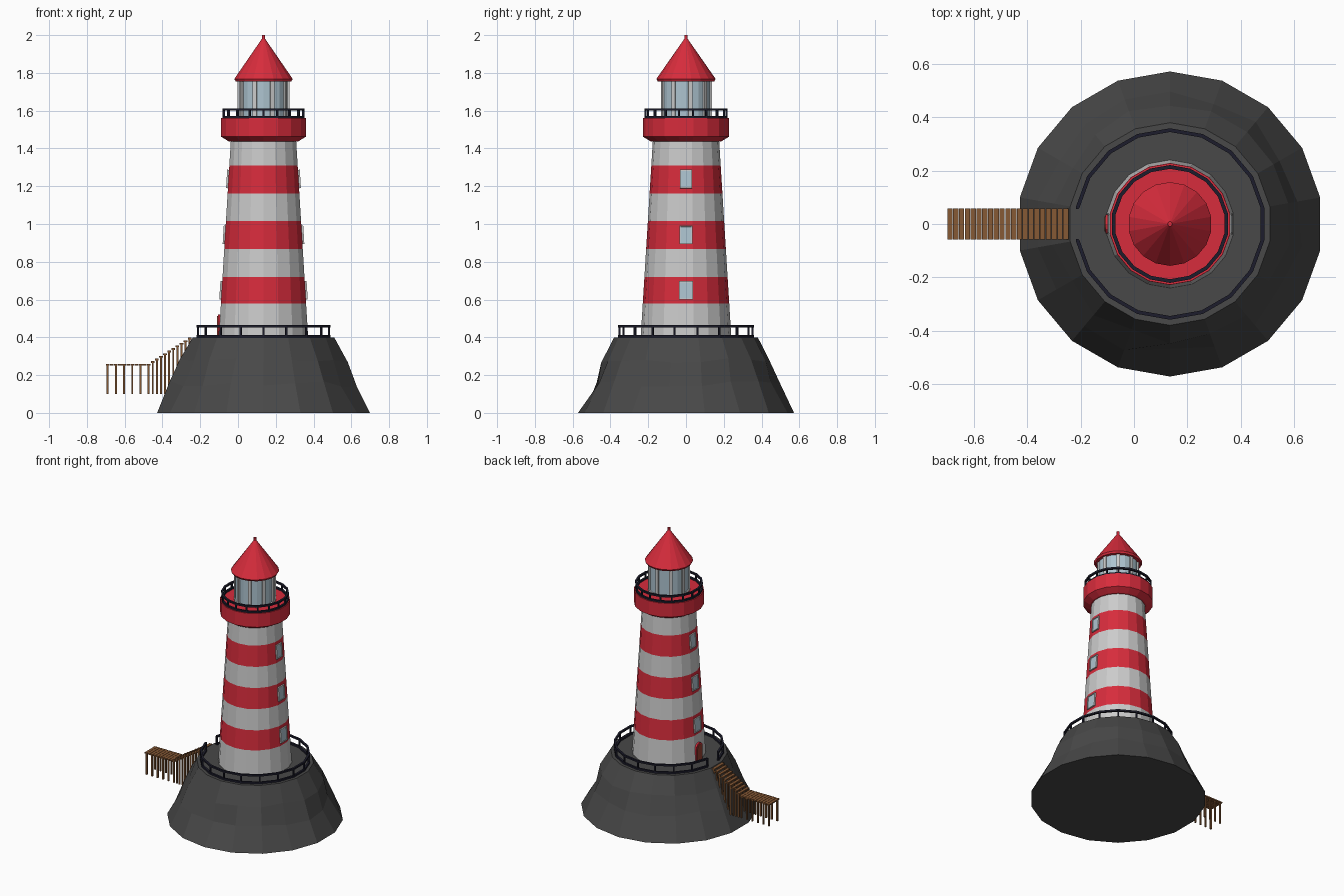
import bpy, bmesh, math, random
from mathutils import Matrix, Vector

if "Cube" in bpy.data.objects:
    bpy.data.objects.remove(bpy.data.objects["Cube"])

random.seed(4)
CX, N = 0.135, 18          # tower axis and number of sides


def material(name, rgb):
    m = bpy.data.materials.new(name)
    m.diffuse_color = (*rgb, 1)
    m.use_nodes = True
    m.node_tree.nodes["Principled BSDF"].inputs["Base Color"].default_value = m.diffuse_color
    return m


RED = material("red", (0.68, 0.025, 0.045))
WHITE = material("white", (0.62, 0.62, 0.62))
ROCK = material("rock", (0.065, 0.065, 0.065))
IRON = material("iron", (0.012, 0.012, 0.025))
WOOD = material("wood", (0.24, 0.1, 0.035))
GLASS = material("glass", (0.42, 0.55, 0.63))
DOOR = material("door", (0.3, 0.05, 0.03))


def finish(name, bm, mats):
    bmesh.ops.recalc_face_normals(bm, faces=bm.faces)
    me = bpy.data.meshes.new(name)
    bm.to_mesh(me)
    bm.free()
    for m in mats:
        me.materials.append(m)
    ob = bpy.data.objects.new(name, me)
    bpy.context.collection.objects.link(ob)
    return ob


def ang(k):
    return math.radians(10 + 20 * k)


def lathe(name, profile, mats, band_mats=None, jitter=0.0):
    """Revolve (radius, z) points into an 18-sided closed solid."""
    bm = bmesh.new()
    rings = []
    for i, (r, z) in enumerate(profile):
        j = jitter if 0 < i < len(profile) - 1 else 0
        ring = []
        for k in range(N):
            rr = r + random.uniform(-j, j)
            ring.append(bm.verts.new((CX + rr * math.cos(ang(k)), rr * math.sin(ang(k)),
                                      z + random.uniform(-j, j))))
        rings.append(ring)
    for i, (a, b) in enumerate(zip(rings, rings[1:])):
        for k in range(N):
            n = (k + 1) % N
            f = bm.faces.new((a[k], a[n], b[n], b[k]))
            f.material_index = band_mats[i] if band_mats else 0
    bm.faces.new(rings[0])
    bm.faces.new(rings[-1])
    return finish(name, bm, mats)


def add_box(bm, size, loc, rot=None):
    m = Matrix.Translation(loc) @ (rot or Matrix()) @ Matrix.Diagonal((*size, 1))
    bmesh.ops.create_cube(bm, size=1, matrix=m)


def railing(name, r, z0, z1, closed, w=0.014, t=0.012):
    """Top and bottom rails following the polygon, with a post at every corner."""
    bm = bmesh.new()
    # opening is on the -x side, between corners 8 and 9
    ks = [(9 + i) % N for i in range(N)]
    for lo in (z0, z1 - t):
        sections = []
        for k in ks:
            c, s = math.cos(ang(k)), math.sin(ang(k))
            sections.append([bm.verts.new((CX + q * c, q * s, z)) for q, z in
                             ((r - w / 2, lo), (r + w / 2, lo),
                              (r + w / 2, lo + t), (r - w / 2, lo + t))])
        pairs = list(zip(sections, sections[1:]))
        if closed:
            pairs.append((sections[-1], sections[0]))
        else:
            bm.faces.new(sections[0])
            bm.faces.new(sections[-1])
        for a, b in pairs:
            for i in range(4):
                j = (i + 1) % 4
                bm.faces.new((a[i], a[j], b[j], b[i]))
    for k in ks:
        add_box(bm, (0.01, 0.01, z1 - z0 - 0.004),
                (CX + r * math.cos(ang(k)), r * math.sin(ang(k)), (z0 + z1) / 2),
                Matrix.Rotation(ang(k), 4, 'Z'))
    finish(name, bm, [IRON])


# Rock base
lathe("rock_base", [(0.572, 0), (0.485, 0.155), (0.437, 0.28), (0.38, 0.4)], [ROCK], jitter=0.0)
rock = bpy.data.objects["rock_base"].data
for v in rock.vertices:
    if 0.05 < v.co.z < 0.38:
        s = 1 + random.uniform(-0.04, 0.04)
        v.co = Vector((CX + (v.co.x - CX) * s, v.co.y * s, v.co.z + random.uniform(-0.015, 0.015)))


# Striped tower
def tower_r(z):
    return 0.24 - 0.065 * (z - 0.4) / 1.05


levels = [0.4, 0.58, 0.72, 0.868, 1.015, 1.162, 1.31, 1.46]
lathe("tower", [(tower_r(z), z) for z in levels], [WHITE, RED], [0, 1, 0, 1, 0, 1, 0])

# Gallery, lantern room and roof
lathe("gallery", [(0.172, 1.435), (0.186, 1.437), (0.228, 1.462), (0.228, 1.56)], [RED])
lathe("lantern_glass", [(0.13, 1.555), (0.13, 1.77)], [GLASS])
lathe("lantern_sill", [(0.138, 1.555), (0.138, 1.57)], [WHITE])
bm = bmesh.new()
for k in range(0, N, 2):
    add_box(bm, (0.016, 0.022, 0.21), (CX + 0.129 * math.cos(ang(k)), 0.129 * math.sin(ang(k)), 1.665),
            Matrix.Rotation(ang(k), 4, 'Z'))
finish("lantern_posts", bm, [WHITE])
lathe("roof", [(0.15, 1.755), (0.157, 1.768), (0.009, 1.98), (0.009, 2.0)], [RED])

# Railings
railing("base_railing", 0.352, 0.4, 0.465, False)
railing("gallery_railing", 0.214, 1.56, 1.612, True)

# Windows on both x sides, leaning with the tower wall
tilt = math.atan(0.065 / 1.05)
for side, label in ((1, "right"), (-1, "left")):
    frame, pane = bmesh.new(), bmesh.new()
    for z, w in ((0.648, 0.074), (0.942, 0.069), (1.238, 0.063)):
        x = CX + side * tower_r(z) * math.cos(math.radians(10))
        rot = Matrix.Rotation(-side * tilt, 4, 'Y')
        add_box(pane, (0.012, w - 0.01, 0.088), (x, 0, z), rot)
        for s in (-1, 1):
            add_box(frame, (0.02, 0.006, 0.098), (x, s * (w / 2 - 0.003), z), rot)
            off = rot @ Vector((0, 0, s * 0.046))
            add_box(frame, (0.02, w, 0.006), (x + off.x, 0, z + off.z), rot)
    finish("window_frames_" + label, frame, [WHITE])
    finish("window_panes_" + label, pane, [GLASS])


# Arched door facing the stairs
def arch(name, w, h, x0, x1, mat):
    bm = bmesh.new()
    pts = [(-w, 0.4), (w, 0.4)]
    pts += [(w * math.cos(a), h - w + w * math.sin(a)) for a in (math.pi * i / 6 for i in range(7))]
    f = bm.faces.new([bm.verts.new((x0, y, z)) for y, z in pts])
    g = bmesh.ops.extrude_face_region(bm, geom=[f])["geom"]
    bmesh.ops.translate(bm, vec=(x1 - x0, 0, 0), verts=[v for v in g if isinstance(v, bmesh.types.BMVert)])
    finish(name, bm, [mat])


arch("door_frame", 0.036, 0.522, -0.107, -0.08, RED)
arch("door", 0.028, 0.512, -0.111, -0.08, DOOR)

# Jetty and stairs: planks with a pair of posts
planks, posts = bmesh.new(), bmesh.new()
pitch = 0.0217
for i in range(21):
    x = -0.69 + pitch * i
    z = 0.26 + max(0, i - 10) * 0.0138
    add_box(planks, (0.0195, 0.115, 0.009), (x, 0, z - 0.0045))
    if i >= 10 or i % 2 == 0:
        for s in (-1, 1):
            add_box(posts, (0.01, 0.01, z - 0.108), (x, s * 0.047, (z - 0.008 + 0.1) / 2))
finish("jetty_planks", planks, [WOOD])
finish("jetty_posts", posts, [WOOD])
